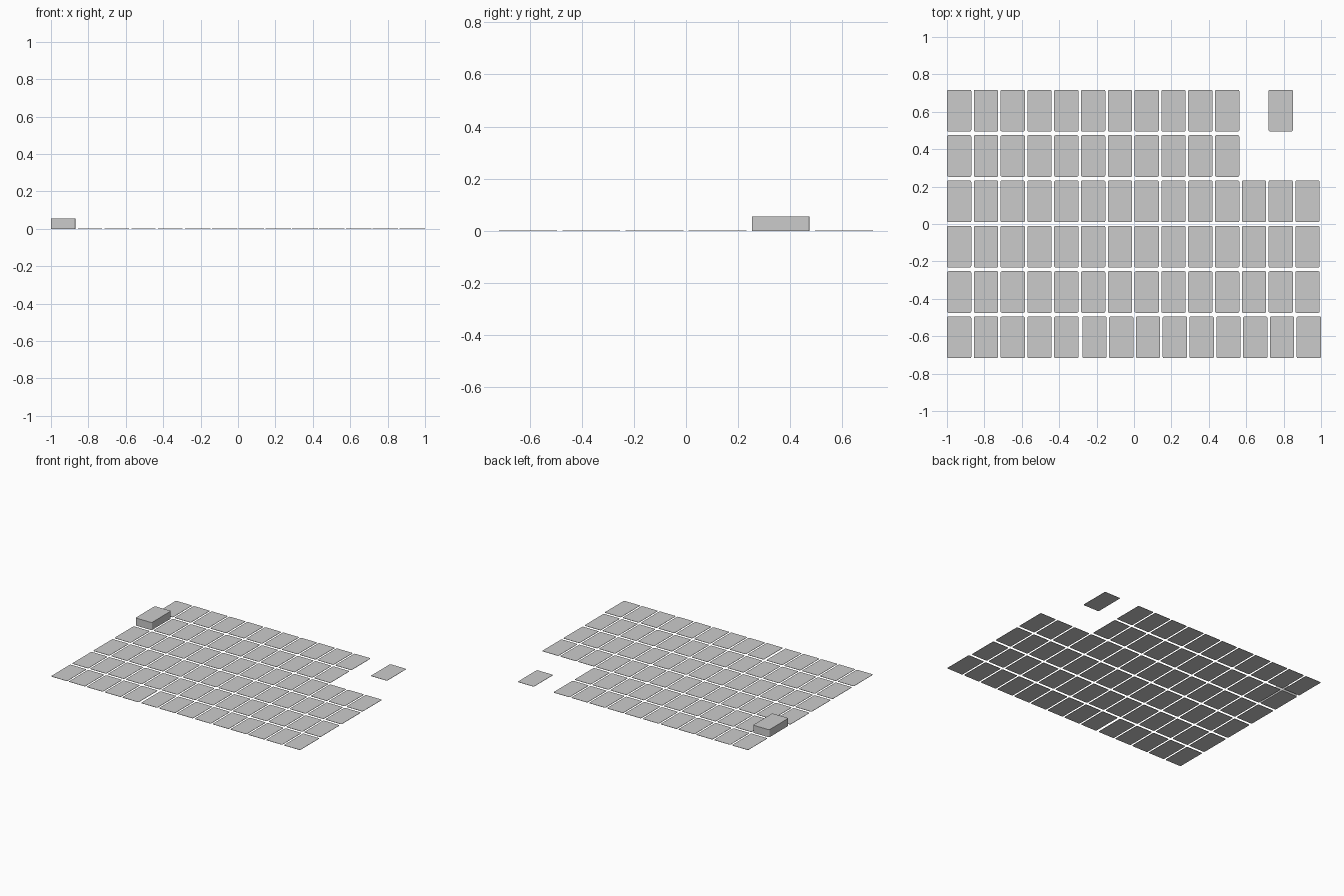
import bpy, bmesh, math

if "Cube" in bpy.data.objects:
    bpy.data.objects.remove(bpy.data.objects["Cube"])

W, H, T = 0.13, 0.222, 0.002      # card width, height, thickness
PX, PY = 0.1433, 0.2424           # column and row pitch
LEFT, TOP = -1.0, 0.717


def card(name, x, y, thick=T, r=0.007, seg=3):
    """Rounded slab whose top-left corner is at x, y."""
    bm = bmesh.new()
    pts = []
    for cx, cy, a0 in ((W - r, -r, 0), (r, -r, 90), (r, r - H, 180), (W - r, r - H, 270)):
        for i in range(seg + 1):
            a = math.radians(a0 + 90 * i / seg)
            pts.append(bm.verts.new((cx + r * math.cos(a), cy + r * math.sin(a), 0)))
    face = bm.faces.new(pts)
    ext = bmesh.ops.extrude_face_region(bm, geom=[face])
    top = [v for v in ext["geom"] if isinstance(v, bmesh.types.BMVert)]
    bmesh.ops.translate(bm, verts=top, vec=(0, 0, thick))
    bmesh.ops.recalc_face_normals(bm, faces=bm.faces)
    me = bpy.data.meshes.new(name)
    bm.to_mesh(me)
    bm.free()
    ob = bpy.data.objects.new(name, me)
    ob.location = (x, y, 0)
    bpy.context.collection.objects.link(ob)
    return ob


# Rows of laid-out cards; the second row starts with the thick stack
for row, count in enumerate((11, 11, 14, 14, 14, 14)):
    for col in range(count):
        x = LEFT + col * PX
        if row == 5 and col >= 5:      # bottom row has a slightly wider gap
            x += 0.007
        y = TOP - row * PY
        if (row, col) == (1, 0):
            card("card_stack", x, y, thick=0.055)
        else:
            card(f"card_{row}_{col}", x, y)

# Single card set apart at the top right
card("separate_card", LEFT + 12 * PX, TOP)
